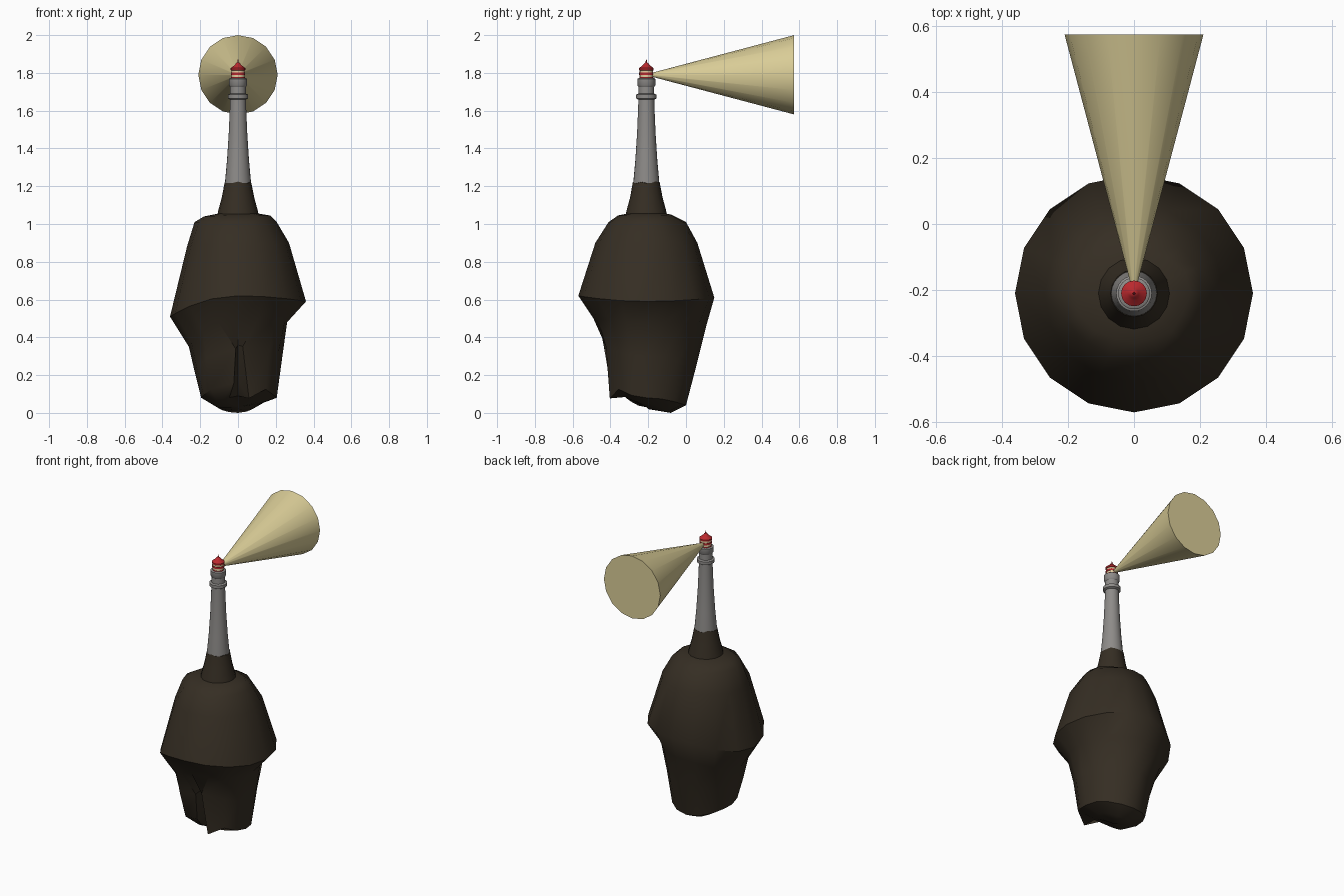
import bpy, math, random

if "Cube" in bpy.data.objects:
    bpy.data.objects.remove(bpy.data.objects["Cube"])

random.seed(4)
CY = -0.21          # axis of the rock and tower
TAU = 2 * math.pi


def material(name, rgb):
    m = bpy.data.materials.new(name)
    m.diffuse_color = (*rgb, 1)
    m.use_nodes = True
    m.node_tree.nodes["Principled BSDF"].inputs["Base Color"].default_value = m.diffuse_color
    return m


BROWN = material("dark rock", (0.036, 0.027, 0.017))
GREY = material("grey stone", (0.27, 0.26, 0.25))
RED = material("red paint", (0.50, 0.022, 0.027))
CREAM = material("cream glass", (0.78, 0.62, 0.36))
LIGHT = material("pale yellow light", (0.70, 0.61, 0.31))


def loft(name, rings, mat, angle=35):
    """Skin a stack of equal point rings and close both ends."""
    n = len(rings[0])
    verts = [p for ring in rings for p in ring]
    faces = [tuple(range(n))[::-1],
             tuple(range(len(verts) - n, len(verts)))]
    for k in range(len(rings) - 1):
        for i in range(n):
            j = (i + 1) % n
            faces.append((k * n + i, k * n + j, (k + 1) * n + j, (k + 1) * n + i))
    me = bpy.data.meshes.new(name)
    me.from_pydata(verts, [], faces)
    me.materials.append(mat)
    ob = bpy.data.objects.new(name, me)
    bpy.context.collection.objects.link(ob)
    bpy.ops.object.select_all(action='DESELECT')
    ob.select_set(True)
    bpy.context.view_layer.objects.active = ob
    bpy.ops.object.shade_smooth_by_angle(angle=math.radians(angle))
    return ob


def lathe(name, profile, mat, n=16):
    """Turned part from (radius, height) pairs, bottom to top."""
    return loft(name, [[(r * math.cos(TAU * i / n), CY + r * math.sin(TAU * i / n), z)
                        for i in range(n)] for r, z in profile], mat)


# Rock: each ring gives (radius, height) to the right, back, left and front
ROCK = [
    ((.01, .03), (.01, .02), (.01, .03), (.01, .04)),
    ((.11, .05), (.13, .00), (.11, .03), (.12, .09)),
    ((.205, .08), (.21, .04), (.195, .08), (.21, .17)),
    ((.235, .30), (.27, .27), (.23, .22), (.24, .36)),
    ((.26, .48), (.32, .47), (.26, .35), (.28, .50)),
    ((.36, .59), (.36, .61), (.36, .51), (.36, .62)),
    ((.27, .90), (.27, .90), (.27, .88), (.27, .90)),
    ((.205, 1.01), (.21, 1.01), (.23, 1.01), (.20, 1.01)),
    ((.17, 1.045), (.13, 1.05), (.18, 1.04), (.15, 1.045)),
    ((.08, 1.06), (.08, 1.06), (.08, 1.06), (.08, 1.06)),
]
rings = []
for k, dirs in enumerate(ROCK):
    ring = []
    for i in range(16):
        q, f = i // 4, (i % 4) / 4
        t = (1 - math.cos(math.pi * f)) / 2
        a, b = dirs[q], dirs[(q + 1) % 4]
        r, z = a[0] + (b[0] - a[0]) * t, a[1] + (b[1] - a[1]) * t
        if f and k in (3, 4, 7, 8):
            r *= random.uniform(.95, 1.03)
        x, y = r * math.cos(TAU * i / 16), r * math.sin(TAU * i / 16)
        # narrow crack low on the front
        if k in (2, 3):
            if i == 12:
                y *= .62
            elif i == 11:
                x = -.022 if k == 2 else -.012
            elif i == 13:
                x = .058 if k == 2 else .025
                z -= .08 if k == 2 else 0
        ring.append((x, CY + y, z))
    rings.append(ring)
loft("rock", rings, BROWN, 40)

# Rocky collar with an uneven rim around the tower foot
collar = []
for r, z, wobble in ((.112, 1.03, 0), (.105, 1.07, 0), (.086, 1.14, 0), (.071, 1.222, .007)):
    collar.append([(r * math.cos(TAU * i / 16), CY + r * math.sin(TAU * i / 16),
                    z + random.uniform(-wobble, wobble)) for i in range(16)])
loft("rock_collar", collar, BROWN)

# Tower shaft, ring moulding and gallery
lathe("tower", [(.07, 1.19), (.068, 1.23), (.058, 1.34), (.049, 1.48),
                (.043, 1.62), (.041, 1.74)], GREY, 24)
lathe("ring_moulding", [(.042, 1.658), (.054, 1.665), (.054, 1.685), (.042, 1.69)], GREY, 24)
lathe("gallery", [(.041, 1.725), (.048, 1.735), (.048, 1.768), (.042, 1.772)], GREY, 24)

# Lantern bands, roof and finial
lathe("lantern_glass", [(.035, 1.765), (.035, 1.82)], CREAM)
lathe("lantern_sill", [(.037, 1.770), (.037, 1.777)], RED)
lathe("lantern_band", [(.038, 1.790), (.038, 1.802)], RED)
lathe("roof", [(.034, 1.812), (.039, 1.815), (.039, 1.825), (.022, 1.838),
               (.014, 1.846), (.010, 1.852), (.004, 1.855), (.002, 1.87)], RED)

# Beam of light reaching backwards
loft("light_beam", [[(r * math.sin(TAU * i / 16), y, 1.79 + r * math.cos(TAU * i / 16))
                     for i in range(16)] for r, y in ((.011, -.178), (.21, .573))], LIGHT)

# Make every face point outwards
for ob in bpy.context.scene.objects:
    bpy.context.view_layer.objects.active = ob
    bpy.ops.object.mode_set(mode='EDIT')
    bpy.ops.mesh.select_all(action='SELECT')
    bpy.ops.mesh.normals_make_consistent(inside=False)
    bpy.ops.object.mode_set(mode='OBJECT')
